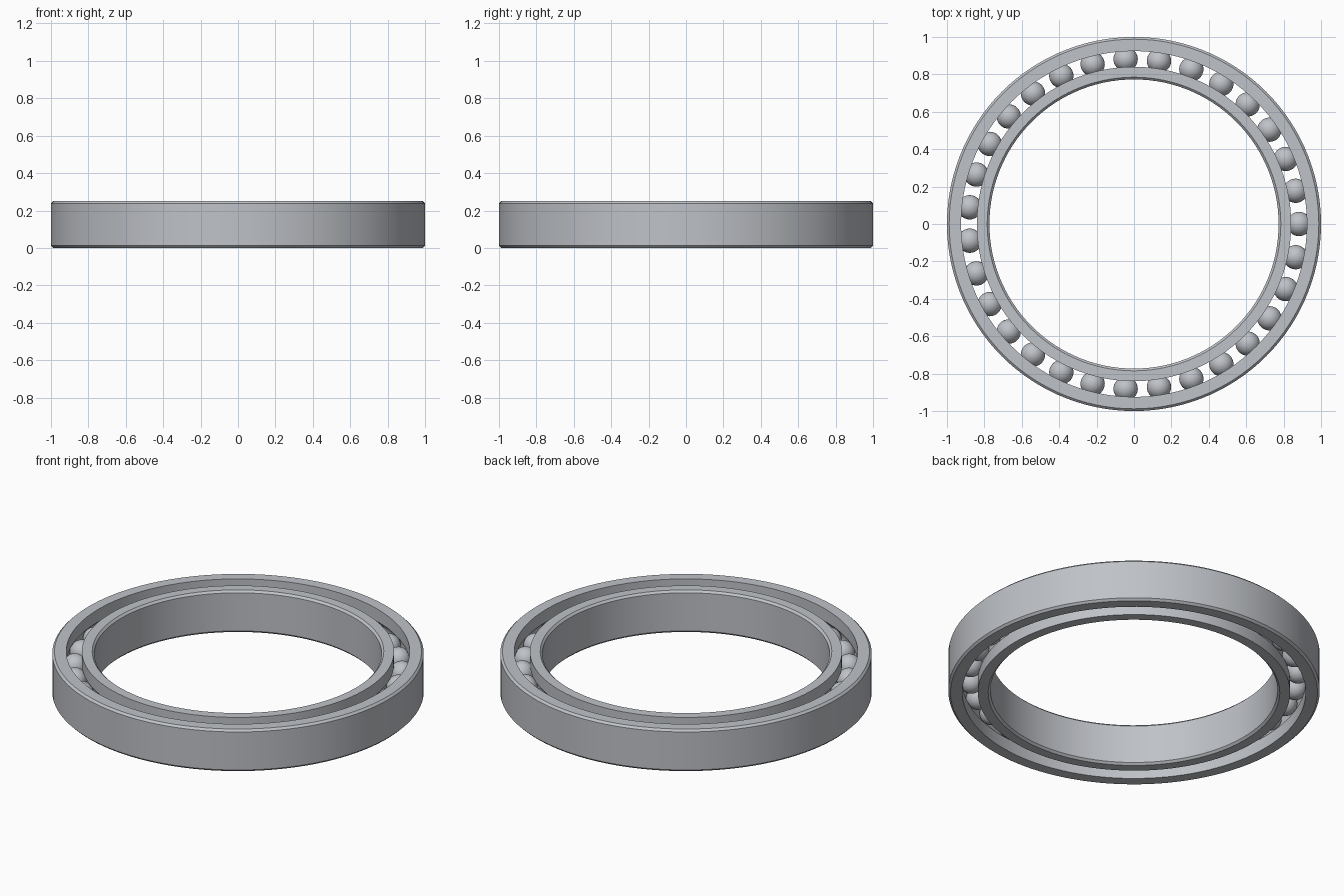
import bpy, bmesh, math

cube = bpy.data.objects.get("Cube")
if cube:
    bpy.data.objects.remove(cube, do_unlink=True)

HEIGHT = 0.25
MID = HEIGHT / 2
PITCH = 0.8825      # radius of the circle of ball centres
BALL = 0.065
BALLS = 31
GAP = 0.042         # from ball centre circle to each ring wall
CHAMFER = 0.012
SEGMENTS = 120

steel = bpy.data.materials.new("brushed steel")
steel.use_nodes = True
colour = (0.52, 0.54, 0.575, 1)
steel.diffuse_color = colour
steel.node_tree.nodes["Principled BSDF"].inputs["Base Color"].default_value = colour


def finish(name, bm, angle):
    bmesh.ops.recalc_face_normals(bm, faces=bm.faces)
    mesh = bpy.data.meshes.new(name)
    bm.to_mesh(mesh)
    bm.free()
    mesh.materials.append(steel)
    obj = bpy.data.objects.new(name, mesh)
    bpy.context.collection.objects.link(obj)
    bpy.ops.object.select_all(action="DESELECT")
    obj.select_set(True)
    bpy.context.view_layer.objects.active = obj
    bpy.ops.object.shade_smooth_by_angle(angle=math.radians(angle))


def race(name, side, edge):
    """Spin a ring section; side is +1 outside the balls, -1 inside them."""
    wall = PITCH + side * GAP
    rim = edge - side * CHAMFER
    profile = [(wall, 0), (rim, 0), (edge, CHAMFER),
               (edge, HEIGHT - CHAMFER), (rim, HEIGHT), (wall, HEIGHT)]
    # rolling groove
    groove = BALL + 0.001
    reach = math.acos(GAP / groove)
    for i in range(11):
        a = reach * (1 - i / 5)
        profile.append((PITCH + side * groove * math.cos(a),
                        MID + groove * math.sin(a)))
    bm = bmesh.new()
    rings = []
    for i in range(SEGMENTS):
        t = math.tau * i / SEGMENTS
        rings.append([bm.verts.new((r * math.cos(t), r * math.sin(t), z))
                      for r, z in profile])
    n = len(profile)
    for i in range(SEGMENTS):
        a, b = rings[i], rings[(i + 1) % SEGMENTS]
        for j in range(n):
            k = (j + 1) % n
            bm.faces.new((a[j], b[j], b[k], a[k]))
    finish(name, bm, 25)


race("outer_ring", 1, 1.0)
race("inner_ring", -1, 0.773)

# balls
for i in range(BALLS):
    t = math.tau * i / BALLS
    bm = bmesh.new()
    bmesh.ops.create_uvsphere(bm, u_segments=32, v_segments=16, radius=BALL)
    bmesh.ops.translate(bm, verts=bm.verts,
                        vec=(PITCH * math.cos(t), PITCH * math.sin(t), MID))
    finish(f"ball_{i + 1}", bm, 60)
